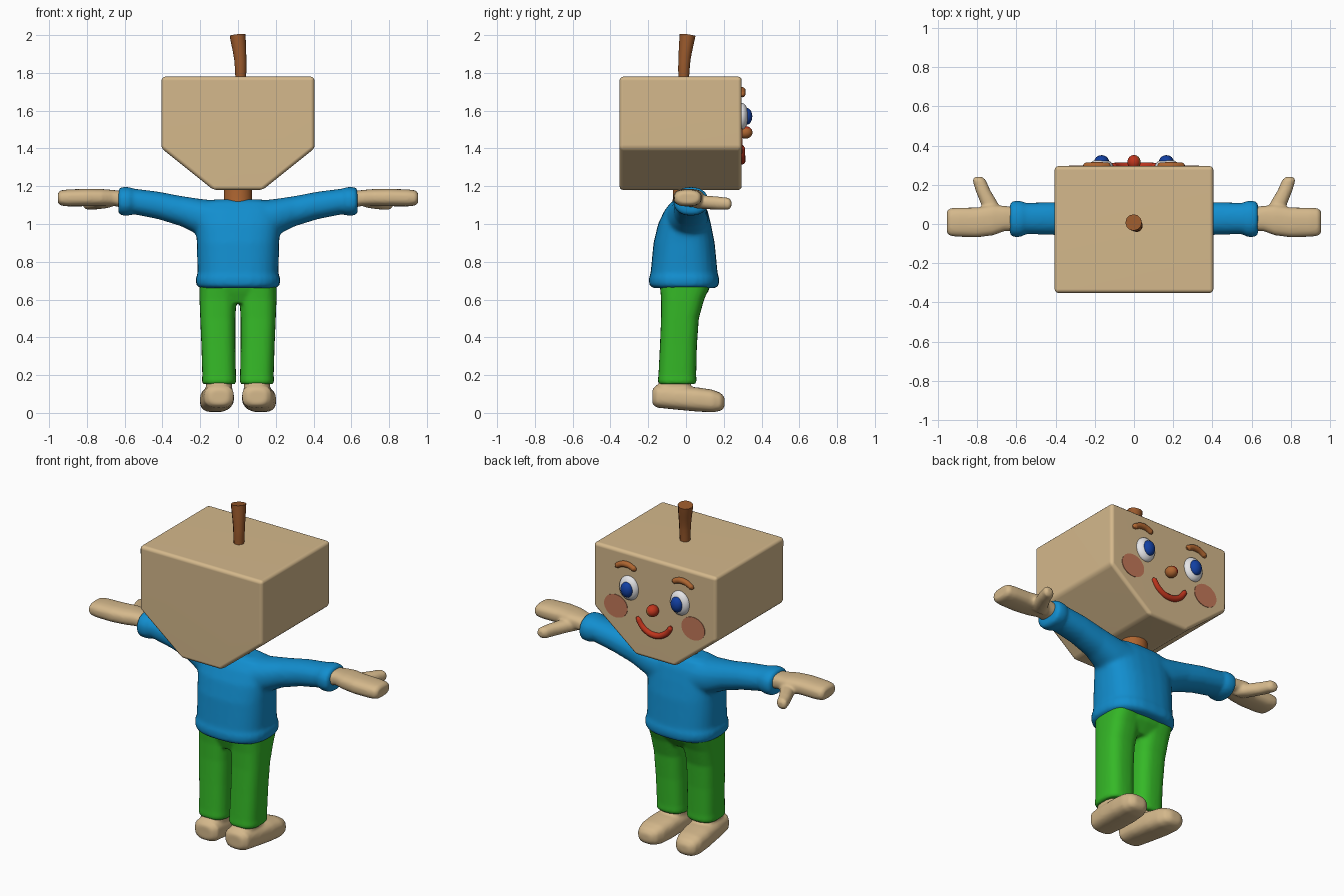
import bpy, bmesh, math
from mathutils import Vector, Matrix

old = bpy.data.objects.get("Cube")
if old:
    bpy.data.objects.remove(old, do_unlink=True)


def material(name, r, g, b):
    m = bpy.data.materials.new(name)
    m.use_nodes = True
    m.diffuse_color = (r, g, b, 1)
    bsdf = next(n for n in m.node_tree.nodes if n.type == "BSDF_PRINCIPLED")
    bsdf.inputs["Base Color"].default_value = (r, g, b, 1)
    bsdf.inputs["Roughness"].default_value = 0.6
    return m


SKIN = material("beige", 0.66, 0.48, 0.26)
BLUE = material("sweater blue", 0.006, 0.27, 0.62)
GREEN = material("trouser green", 0.035, 0.48, 0.02)
BROWN = material("stem brown", 0.32, 0.10, 0.025)
TAN = material("brow brown", 0.42, 0.13, 0.03)
RED = material("mouth red", 0.52, 0.035, 0.012)
WHITE = material("eye white", 0.78, 0.78, 0.8)
IRIS = material("iris blue", 0.006, 0.05, 0.36)
CHEEK = material("cheek pink", 0.55, 0.19, 0.1)


def finish(name, bm, *mats):
    bmesh.ops.recalc_face_normals(bm, faces=bm.faces)
    mesh = bpy.data.meshes.new(name)
    bm.to_mesh(mesh)
    bm.free()
    for m in mats:
        mesh.materials.append(m)
    ob = bpy.data.objects.new(name, mesh)
    bpy.context.collection.objects.link(ob)
    bpy.ops.object.select_all(action="DESELECT")
    ob.select_set(True)
    bpy.context.view_layer.objects.active = ob
    bpy.ops.object.shade_smooth_by_angle(angle=math.radians(40))
    return ob


def loft(bm, axis, rings, s=1, power=2.6, n=28):
    """Rings of (position, centre a, centre b, half a, half b); s mirrors x."""
    loops = []
    for p, ca, cb, ha, hb in rings:
        loop = []
        for i in range(n):
            t = math.tau * i / n
            c, d = math.cos(t), math.sin(t)
            a = ca + ha * math.copysign(abs(c) ** (2 / power), c)
            b = cb + hb * math.copysign(abs(d) ** (2 / power), d)
            x, y, z = {"x": (p, a, b), "y": (a, p, b), "z": (a, b, p)}[axis]
            loop.append(bm.verts.new((s * x, y, z)))
        loops.append(loop)
    for l0, l1 in zip(loops, loops[1:]):
        for i in range(n):
            j = (i + 1) % n
            bm.faces.new((l0[i], l0[j], l1[j], l1[i]))
    bm.faces.new(loops[0])
    bm.faces.new(loops[-1])


def blend(ob, voxel, repeat):
    """Fuse overlapping volumes into one soft skin."""
    rem = ob.modifiers.new("fuse", "REMESH")
    rem.mode = "VOXEL"
    rem.voxel_size = voxel
    rem.use_smooth_shade = True
    smooth = ob.modifiers.new("soften", "SMOOTH")
    smooth.factor = 0.5
    smooth.iterations = repeat


def tube(name, points, radii, mat):
    cu = bpy.data.curves.new(name, "CURVE")
    cu.dimensions = "3D"
    cu.bevel_depth = 1
    cu.bevel_resolution = 4
    cu.use_fill_caps = True
    sp = cu.splines.new("BEZIER")
    sp.bezier_points.add(len(points) - 1)
    for bp, co, r in zip(sp.bezier_points, points, radii):
        bp.co = co
        bp.radius = r
        bp.handle_left_type = bp.handle_right_type = "AUTO"
    cu.materials.append(mat)
    ob = bpy.data.objects.new(name, cu)
    bpy.context.collection.objects.link(ob)
    bpy.ops.object.select_all(action="DESELECT")
    ob.select_set(True)
    bpy.context.view_layer.objects.active = ob
    bpy.ops.object.convert(target="MESH")
    bpy.ops.object.shade_smooth_by_angle(angle=math.radians(50))


def ellipsoid(name, centre, radii, *mats, rule=None):
    bm = bmesh.new()
    bmesh.ops.create_uvsphere(bm, u_segments=28, v_segments=18, radius=1)
    if rule:
        for f in bm.faces:
            f.material_index = int(rule(f.calc_center_median()))
    bm.transform(Matrix.Translation(centre) @ Matrix.Diagonal((*radii, 1)))
    return finish(name, bm, *mats)


# Head: bevelled block with a tapering chin
bm = bmesh.new()
outline = [(-0.13, 1.18), (0.13, 1.18), (0.405, 1.4), (0.405, 1.78),
           (-0.405, 1.78), (-0.405, 1.4)]
base = bm.faces.new([bm.verts.new((x, -0.352, z)) for x, z in outline])
ext = bmesh.ops.extrude_face_region(bm, geom=[base])
bmesh.ops.translate(bm, vec=(0, 0.647, 0),
                    verts=[v for v in ext["geom"] if isinstance(v, bmesh.types.BMVert)])
bmesh.ops.recalc_face_normals(bm, faces=bm.faces)
bmesh.ops.bevel(bm, geom=bm.edges[:], offset=0.02, segments=3, profile=0.5,
                affect="EDGES", clamp_overlap=True)
head = finish("head", bm, SKIN)
head.modifiers.new("flat faces", "WEIGHTED_NORMAL")

# Stem and neck
tube("stem", [(0.015, -0.013, 1.76), (0.012, -0.008, 1.87), (-0.002, 0.008, 2.0)],
     [0.028, 0.032, 0.042], BROWN)
bm = bmesh.new()
loft(bm, "z", [(1.06, 0, 0, 0.085, 0.08), (1.13, 0, 0, 0.074, 0.07),
               (1.22, 0, 0, 0.074, 0.07)], power=2)
finish("neck", bm, TAN)

# Sweater: torso with hem, sleeves and cuffs fused together
bm = bmesh.new()
loft(bm, "z", [(0.66, 0, -0.01, 0.2, 0.165), (0.675, 0, -0.01, 0.222, 0.185),
               (0.715, 0, -0.01, 0.225, 0.187), (0.735, 0, -0.01, 0.214, 0.178),
               (0.9, 0, -0.01, 0.218, 0.162), (1.0, 0, -0.008, 0.225, 0.14),
               (1.07, 0, 0, 0.225, 0.115), (1.115, 0, 0.005, 0.2, 0.085),
               (1.13, 0, 0.005, 0.12, 0.06)])
for s in (1, -1):
    loft(bm, "x", [(0.08, 0, 1.01, 0.12, 0.11), (0.2, 0.01, 1.035, 0.105, 0.098),
                   (0.3, 0.022, 1.068, 0.088, 0.08), (0.42, 0.028, 1.098, 0.083, 0.073),
                   (0.555, 0.028, 1.12, 0.08, 0.068), (0.575, 0.026, 1.12, 0.093, 0.076),
                   (0.62, 0.026, 1.12, 0.093, 0.076), (0.634, 0.026, 1.12, 0.078, 0.064)],
         s, power=2.2)
blend(finish("sweater", bm, BLUE), 0.012, 6)

# Trousers: hips and two legs
bm = bmesh.new()
loft(bm, "z", [(0.58, 0, -0.02, 0.15, 0.09), (0.64, 0, -0.008, 0.19, 0.125),
               (0.72, 0, -0.005, 0.2, 0.15)])
for s in (1, -1):
    loft(bm, "z", [(0.152, 0.1, -0.047, 0.084, 0.094), (0.165, 0.1, -0.047, 0.091, 0.103),
                   (0.2, 0.1, -0.046, 0.089, 0.1), (0.36, 0.104, -0.04, 0.09, 0.098),
                   (0.5, 0.107, -0.032, 0.093, 0.1), (0.6, 0.106, -0.018, 0.098, 0.114),
                   (0.7, 0.105, 0, 0.1, 0.14)], s, power=2.8)
blend(finish("trousers", bm, GREEN), 0.009, 4)

for s, side in ((1, "left"), (-1, "right")):
    # Mitten hand with a thumb
    bm = bmesh.new()
    loft(bm, "x", [(0.58, 0.025, 1.125, 0.06, 0.045), (0.66, 0.028, 1.138, 0.064, 0.042),
                   (0.72, 0.02, 1.14, 0.078, 0.045), (0.8, 0.008, 1.14, 0.076, 0.046),
                   (0.9, 0.009, 1.138, 0.074, 0.045), (0.94, 0.01, 1.138, 0.07, 0.04),
                   (0.954, 0.01, 1.138, 0.055, 0.026)], s)
    loft(bm, "y", [(0.04, 0.7, 1.12, 0.055, 0.036), (0.1, 0.735, 1.115, 0.045, 0.036),
                   (0.17, 0.77, 1.11, 0.038, 0.035), (0.225, 0.79, 1.107, 0.034, 0.032),
                   (0.24, 0.793, 1.107, 0.02, 0.018)], s, power=2.2)
    blend(finish(side + "_hand", bm, SKIN), 0.008, 5)

    # Foot with ankle, sole sloping to the toe
    bm = bmesh.new()
    loft(bm, "y", [(-0.178, 0.1, 0.085, 0.05, 0.04), (-0.155, 0.1, 0.088, 0.078, 0.06),
                   (-0.05, 0.106, 0.08, 0.085, 0.063), (0.06, 0.115, 0.071, 0.086, 0.064),
                   (0.14, 0.122, 0.063, 0.08, 0.06), (0.185, 0.125, 0.058, 0.064, 0.047),
                   (0.205, 0.126, 0.056, 0.035, 0.025)], s, power=2.8)
    loft(bm, "z", [(0.07, 0.102, -0.07, 0.07, 0.09), (0.15, 0.1, -0.06, 0.07, 0.085),
                   (0.21, 0.1, -0.05, 0.065, 0.075)], s)
    blend(finish(side + "_foot", bm, SKIN), 0.009, 5)

    # Eye, brow and cheek
    ellipsoid(side + "_eye", (s * 0.168, 0.293, 1.57), (0.062, 0.038, 0.072), WHITE)
    ellipsoid(side + "_iris", (s * 0.165, 0.32, 1.57), (0.037, 0.031, 0.045), IRIS)
    tube(side + "_brow", [(s * x, 0.298, z) for x, z in
                          ((0.255, 1.675), (0.245, 1.685), (0.187, 1.707),
                           (0.132, 1.692), (0.122, 1.685))],
         [0.006, 0.016, 0.018, 0.016, 0.006], TAN)
    bm = bmesh.new()
    bmesh.ops.create_cone(bm, cap_ends=True, segments=32, radius1=1, radius2=1, depth=1)
    bm.transform(Matrix.Translation((s * 0.255, 0.295, 1.44))
                 @ Matrix.Diagonal((0.077, 0.006, 0.068, 1))
                 @ Matrix.Rotation(math.pi / 2, 4, "X"))
    finish(side + "_cheek", bm, CHEEK)

# Nose, red on its upper side, and smiling mouth
tilt = Vector((-1, 0, 1))
ellipsoid("nose", (0, 0.315, 1.485), (0.034, 0.037, 0.033), TAN, RED,
          rule=lambda c: c.dot(tilt) > 0)
tube("mouth", [(x, 0.297, z) for x, z in
               ((-0.112, 1.415), (-0.106, 1.402), (-0.07, 1.357), (0, 1.333),
                (0.07, 1.357), (0.106, 1.402), (0.112, 1.415))],
     [0.007, 0.015, 0.017, 0.018, 0.017, 0.015, 0.007], RED)
